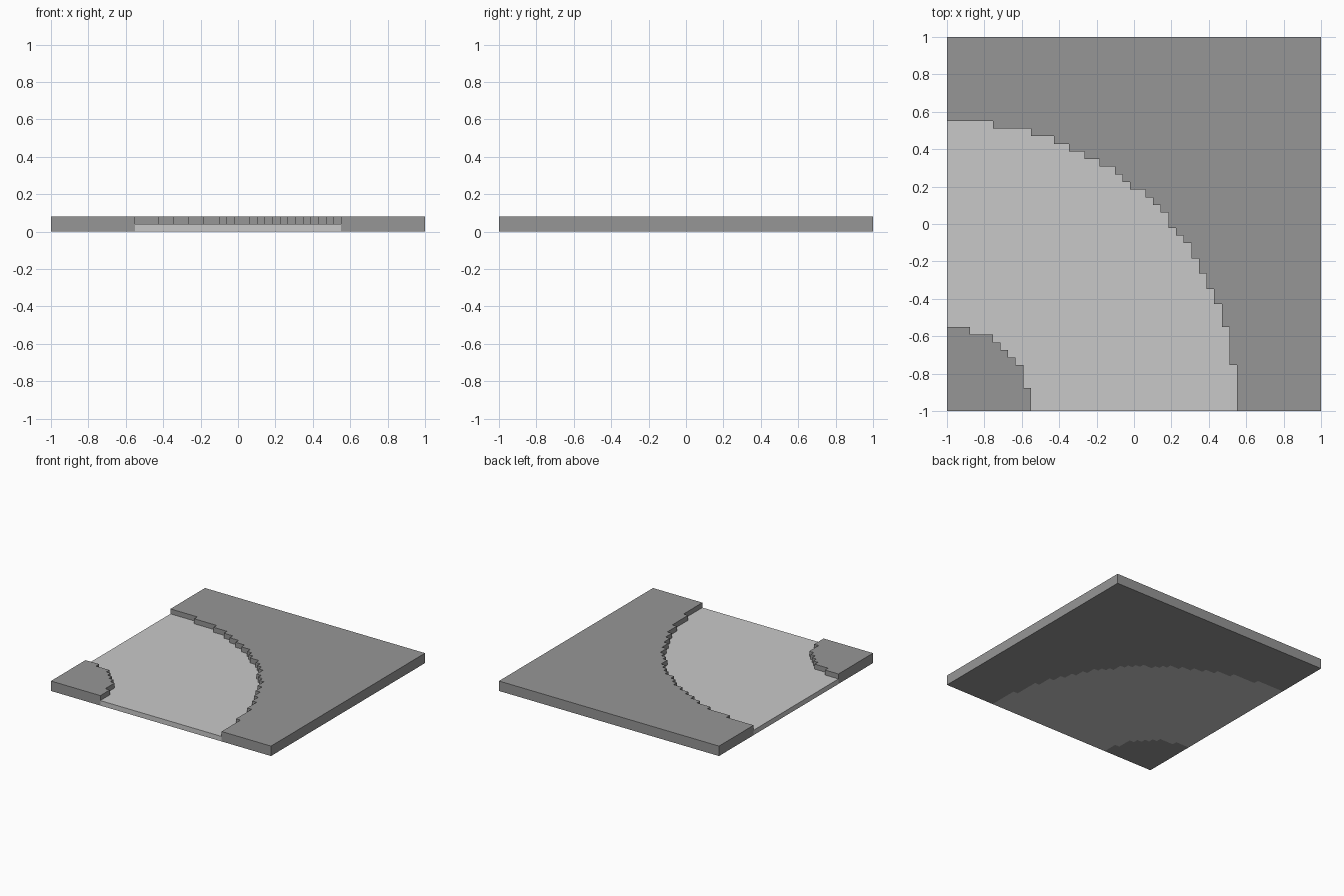
import bpy, bmesh

if "Cube" in bpy.data.objects:
    bpy.data.objects.remove(bpy.data.objects["Cube"])

N = 49            # tiles along each side
U = 2.0 / N       # size of one tile


def material(name, value):
    m = bpy.data.materials.new(name)
    m.diffuse_color = (value, value, value, 1.0)
    m.use_nodes = True
    m.node_tree.nodes["Principled BSDF"].inputs["Base Color"].default_value = m.diffuse_color
    return m


pavement = material("pavement grey", 0.305)
asphalt = material("road light grey", 0.584)


def stair_arc(half):
    """Stepped quarter circle from the y edge to the x edge, mirrored on the diagonal."""
    corners = sorted(set(half + [(y, x) for x, y in half]))
    pts = [(0, corners[0][1])]
    for i, (x, y) in enumerate(corners):
        below = corners[i + 1][1] if i + 1 < len(corners) else 0
        pts += [(x, y), (x, below)]
    return pts


def prism(name, outline, layers, mat):
    """Extrude a tile outline upward from the ground."""
    bm = bmesh.new()
    verts = [bm.verts.new((x * U - 1, y * U - 1, 0)) for x, y in outline]
    base = bm.faces.new(verts)
    top = bmesh.ops.extrude_face_region(bm, geom=[base], use_keep_orig=True)
    moved = [g for g in top["geom"] if isinstance(g, bmesh.types.BMVert)]
    bmesh.ops.translate(bm, verts=moved, vec=(0, 0, layers * U))
    bmesh.ops.recalc_face_normals(bm, faces=bm.faces)
    mesh = bpy.data.meshes.new(name)
    bm.to_mesh(mesh)
    bm.free()
    mesh.materials.append(mat)
    obj = bpy.data.objects.new(name, mesh)
    bpy.context.collection.objects.link(obj)
    return obj


# Convex step corners of both curbs, in tiles, down to the diagonal
ends = [6, 11, 14, 16, 18, 20, 22, 23, 24, 26, 27]
outer = stair_arc([(x, 38 - i) for i, x in enumerate(ends)])
inner = stair_arc([(3, 11), (6, 10), (7, 9), (8, 8)])

# Raised pavements inside and outside the bend
prism("inner_pavement", [(0, 0)] + inner, 2, pavement)
prism("outer_pavement", outer + [(N, 0), (N, N), (0, N)], 2, pavement)

# Sunken road curving between the two curbs
prism("road", inner + outer[::-1], 1, asphalt)
